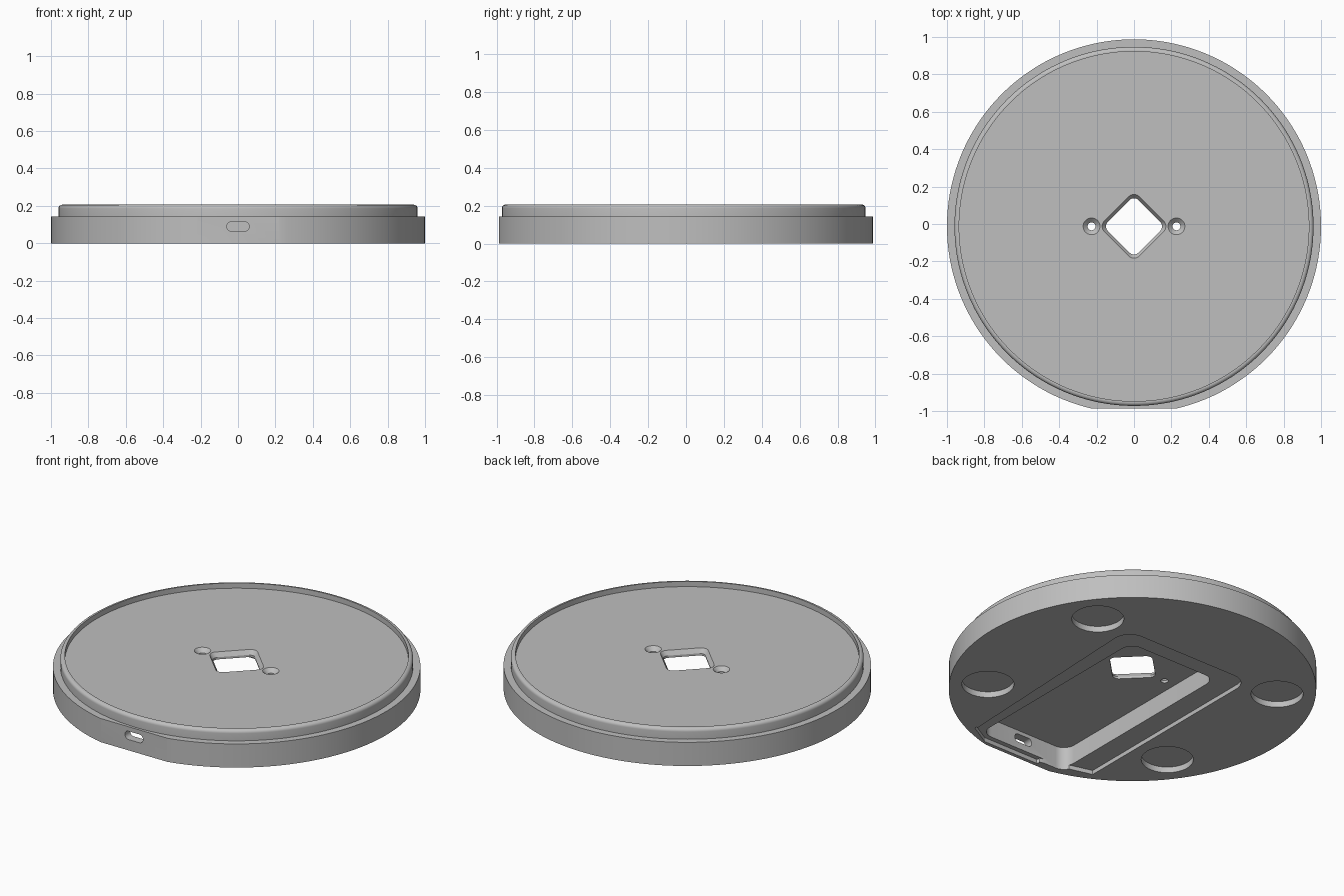
import bpy, bmesh, math
from mathutils import Vector, Matrix

if "Cube" in bpy.data.objects:
    bpy.data.objects.remove(bpy.data.objects["Cube"], do_unlink=True)

SEGMENTS = 144
FLOOR, CEILING = 0.175, 0.137

grey = bpy.data.materials.new("plain grey")
grey.use_nodes = True
colour = (0.52, 0.52, 0.52, 1)
grey.diffuse_color = colour
grey.node_tree.nodes["Principled BSDF"].inputs["Base Color"].default_value = colour


def make_object(name, bm):
    bmesh.ops.recalc_face_normals(bm, faces=bm.faces)
    mesh = bpy.data.meshes.new(name)
    bm.to_mesh(mesh)
    bm.free()
    mesh.materials.append(grey)
    obj = bpy.data.objects.new(name, mesh)
    bpy.context.collection.objects.link(obj)
    return obj


def circle(radius, count):
    return [Vector((radius * math.cos(a), radius * math.sin(a)))
            for a in (2 * math.pi * i / count for i in range(count))]


def rounded(points, radius, steps=8):
    """Polygon outline with true circular corners."""
    outline = []
    for i, p in enumerate(points):
        p = Vector(p)
        a = (Vector(points[i - 1]) - p).normalized()
        b = (Vector(points[(i + 1) % len(points)]) - p).normalized()
        turn = math.pi - a.angle(b)
        reach = radius * math.tan(turn / 2)
        start, end, w = p + a * reach, p + b * reach, math.cos(turn / 2)
        for k in range(steps + 1):
            t = k / steps
            u, v, s = (1 - t) ** 2, 2 * t * (1 - t) * w, t * t
            outline.append((start * u + p * v + end * s) / (u + v + s))
    return outline


def loft(name, outline, levels, matrix=Matrix()):
    """Closed solid from one outline repeated at (height, scale) levels."""
    bm = bmesh.new()
    rings = [[bm.verts.new((p.x * s, p.y * s, z)) for p in outline] for z, s in levels]
    for low, high in zip(rings, rings[1:]):
        for i in range(len(low)):
            bm.faces.new((low[i - 1], low[i], high[i], high[i - 1]))
    bm.faces.new(rings[0])
    bm.faces.new(rings[-1])
    bm.transform(matrix)
    return make_object(name, bm)


def cut(target, cutter):
    cutter.hide_render = True
    mod = target.modifiers.new("cut", "BOOLEAN")
    mod.operation, mod.solver, mod.object = "DIFFERENCE", "EXACT", cutter
    bpy.context.view_layer.objects.active = target
    bpy.ops.object.modifier_apply(modifier=mod.name)
    bpy.data.objects.remove(cutter, do_unlink=True)


def box(x, y0, y1):
    return [(-x, y0), (x, y0), (x, y1), (-x, y1)]


# Round body: wide base, stepped rim with a filleted top, shallow dished floor
fillet = [(0.186 + 0.02 * math.sin(a), 0.94 + 0.02 * math.cos(a))
          for a in (math.pi / 2 * i / 6 for i in range(7))]
profile = [(0, 1), (0.142, 1), (0.142, 0.96)] + fillet + [(0.206, 0.935), (FLOOR, 0.935)]
body = loft("base_body", circle(1, SEGMENTS), profile)

# Flat on the front of the base
cut(body, loft("front_flat", [Vector(p) for p in box(0.6, -1.3, -0.975)], [(-0.1, 1), (0.4, 1)]))

# Shallow recess for the bottom cover
cover = rounded([(-0.25, -0.953), (0.25, -0.953), (0.43, -0.85)], 0.01, 2) \
    + rounded(box(0.43, -0.85, 0.47), 0.1)[18:] \
    + [Vector((-0.43, -0.85))]
cut(body, loft("cover_recess", cover, [(-0.1, 1), (0.025, 1)]))

# Deep electronics pocket
cut(body, loft("pocket", rounded(box(0.30, -0.925, 0.34), 0.07), [(-0.1, 1), (CEILING, 1)]))

# Four round foot recesses
for sx in (-1, 1):
    for sy in (-1, 1):
        place = Matrix.Translation((sx * 0.637, sy * 0.465, 0))
        cut(body, loft("foot_recess", circle(0.142, 48), [(-0.1, 1), (0.035, 1)], place))

# Chamfered diamond window through the floor
diamond = rounded([(0.187, 0), (0, 0.187), (-0.187, 0), (0, -0.187)], 0.04)
cut(body, loft("window", diamond, [(0.1, 0.88), (0.15, 0.88), (FLOOR, 1), (0.25, 1)]))

# Countersunk screw holes
for sx in (-1, 1):
    place = Matrix.Translation((sx * 0.227, 0, 0))
    cut(body, loft("screw_hole", circle(0.045, 32),
                   [(0.1, 0.47), (0.152, 0.47), (FLOOR, 1), (0.25, 1)], place))

# Rounded cable slot in the front wall
slot = rounded(box(0.06, 0.065, 0.115), 0.0245)
cut(body, loft("cable_slot", slot, [(0.85, 1), (1.1, 1)], Matrix.Rotation(math.pi / 2, 4, "X")))

# Centre the part and smooth the curved walls
body.data.transform(Matrix.Translation((0, -0.0125, 0)))
bpy.ops.object.select_all(action="DESELECT")
body.select_set(True)
bpy.context.view_layer.objects.active = body
bpy.ops.object.shade_smooth_by_angle(angle=math.radians(25))
